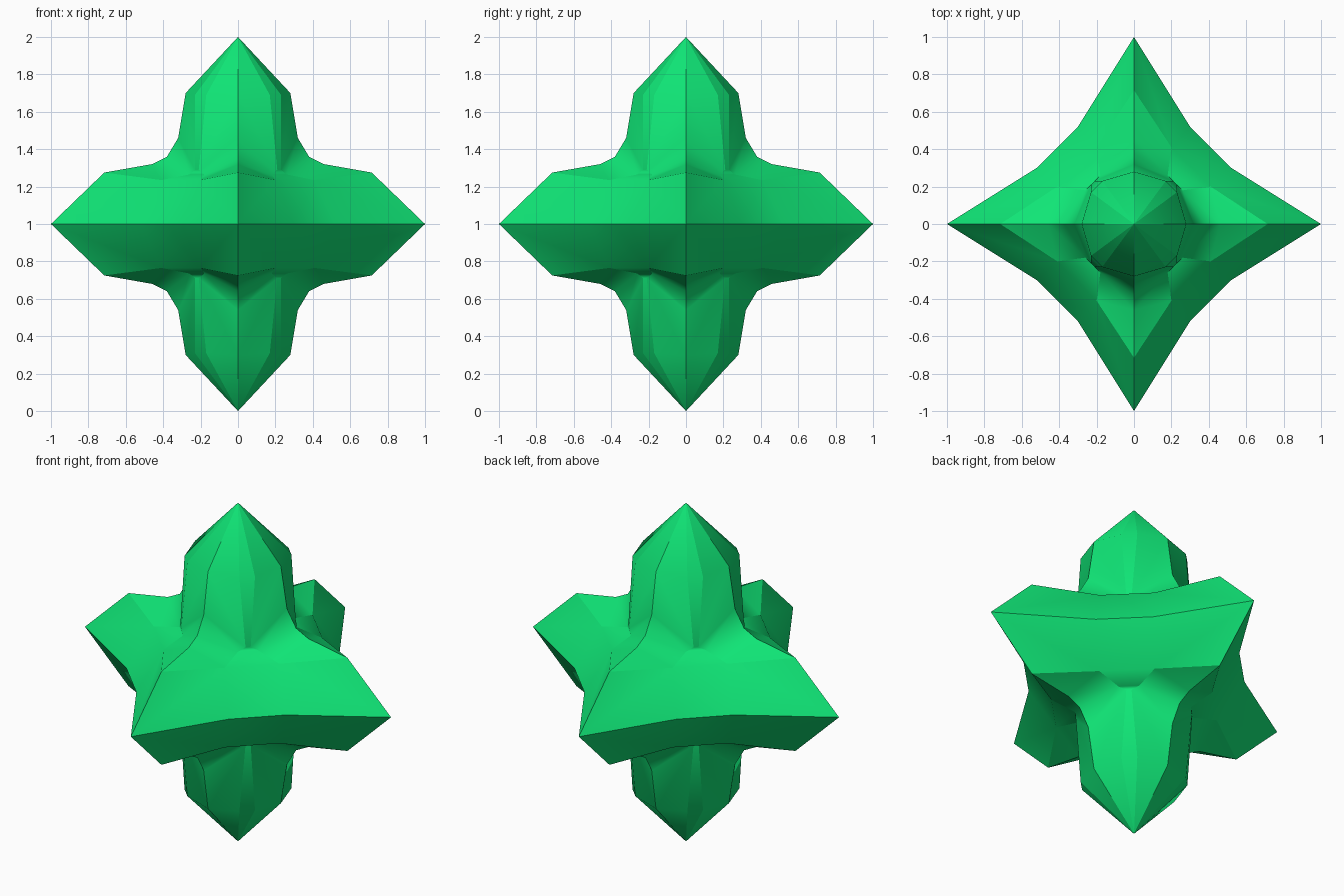
import bpy, bmesh

if "Cube" in bpy.data.objects:
    bpy.data.objects.remove(bpy.data.objects["Cube"])

# Key points of one half wedge (0-45 degrees); heights measured from the mid plane
P = {
    "T": (0, 0, 1),                                   # spire tip
    "F": (.28, 0, .70), "R1": (.32, 0, .46),          # ridge down the spire
    "R2": (.38, 0, .36), "R3": (.46, 0, .32),
    "B": (.715, 0, .275), "A": (1, 0, 0),             # arm end and arm tip
    "G": (.23, .17, .69), "H": (.23, .21, .29),       # spire corner strip
    "E": (.26, .18, .265), "C": (.41, .20, .235),     # notch and arm shoulder
    "D": (.52, .30, 0),                               # waist of the star outline
}
# Arm and spire side; a trailing * means the point mirrored across the diagonal
SIDE = ["T F G", "F R1 H G", "R1 R2 E H", "R2 R3 E", "R3 B C E"]
BAND = ["A D C B", "A* D* C* B*", "D D* C* C", "C C* E* E",
        "E E* H* H", "H H* G* G", "G G* T"]

bm = bmesh.new()
patch = bm.faces.layers.int.new("patch")


def point(name, swap, turns, sz):
    x, y, z = P[name.rstrip("*")]
    if swap != name.endswith("*"):
        x, y = y, x
    for _ in range(turns):
        x, y = -y, x
    return x, y, 1 + z * sz


def add_patch(faces, swap, turns, sz, key):
    for f in faces:
        face = bm.faces.new([bm.verts.new(point(n, swap, turns, sz)) for n in f.split()])
        face[patch] = key


# Repeat around the four quadrants, above and below the mid plane
key = 0
for sz in (1, -1):
    for turns in range(4):
        for faces, swap in ((SIDE, False), (SIDE, True), (BAND, False)):
            key += 1
            add_patch(faces, swap, turns, sz, key)

bmesh.ops.remove_doubles(bm, verts=bm.verts[:], dist=0.001)
bmesh.ops.recalc_face_normals(bm, faces=bm.faces[:])

# Smooth within each patch, crisp where patches meet
for f in bm.faces:
    f.smooth = True
for e in bm.edges:
    e.smooth = len({f[patch] for f in e.link_faces}) == 1

mesh = bpy.data.meshes.new("star_crystal")
bm.to_mesh(mesh)
bm.free()
obj = bpy.data.objects.new("star_crystal", mesh)
bpy.context.collection.objects.link(obj)

mat = bpy.data.materials.new("green")
mat.diffuse_color = (0.005, 0.78, 0.18, 1)
mat.use_nodes = True
mat.node_tree.nodes["Principled BSDF"].inputs["Base Color"].default_value = mat.diffuse_color
mesh.materials.append(mat)
